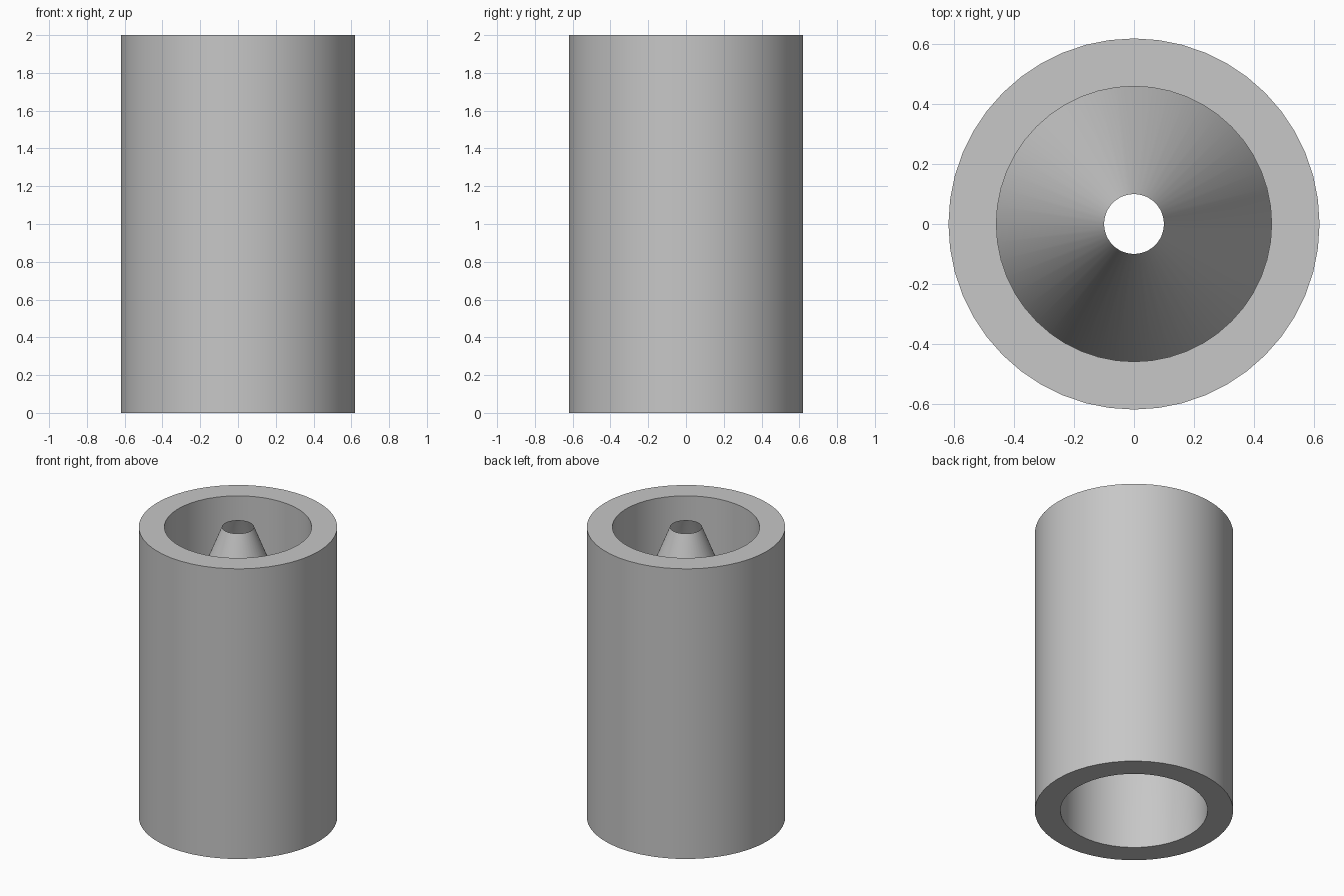
import bpy
import bmesh
from math import cos, sin, radians, tau

default_cube = bpy.data.objects.get("Cube")
if default_cube:
    bpy.data.objects.remove(default_cube, do_unlink=True)

SIDES = 48
HEIGHT = 2.0
OUTER_R = 0.62
BORE_R = 0.46
TIP_R = 0.10
CONE_FOOT = 1.10     # where the cone's upper face meets the bore
CONE_UNDER = 1.05    # where the cone's lower face meets the bore

grey = bpy.data.materials.new("plain grey")
grey.use_nodes = True
colour = (0.57, 0.57, 0.57, 1.0)
grey.diffuse_color = colour
grey.node_tree.nodes["Principled BSDF"].inputs["Base Color"].default_value = colour


def lathe(name, profile):
    """Turn a closed (radius, height) profile around the z axis."""
    bm = bmesh.new()
    rings = []
    for r, z in profile:
        rings.append([bm.verts.new((r * cos(tau * i / SIDES), r * sin(tau * i / SIDES), z))
                      for i in range(SIDES)])
    for k, low in enumerate(rings):
        high = rings[(k + 1) % len(rings)]
        for i in range(SIDES):
            j = (i + 1) % SIDES
            bm.faces.new((low[i], low[j], high[j], high[i]))
    bmesh.ops.recalc_face_normals(bm, faces=bm.faces[:])
    mesh = bpy.data.meshes.new(name)
    bm.to_mesh(mesh)
    bm.free()
    mesh.materials.append(grey)
    obj = bpy.data.objects.new(name, mesh)
    bpy.context.collection.objects.link(obj)
    bpy.ops.object.select_all(action="DESELECT")
    obj.select_set(True)
    bpy.context.view_layer.objects.active = obj
    bpy.ops.object.shade_smooth_by_angle(angle=radians(30))
    return obj


# Thick tube with a hollow, open-tipped cone rising inside it
lathe("tube_with_inner_cone", [
    (OUTER_R, 0), (OUTER_R, HEIGHT),
    (BORE_R, HEIGHT), (BORE_R, CONE_FOOT),
    (TIP_R, HEIGHT),
    (BORE_R, CONE_UNDER), (BORE_R, 0),
])
